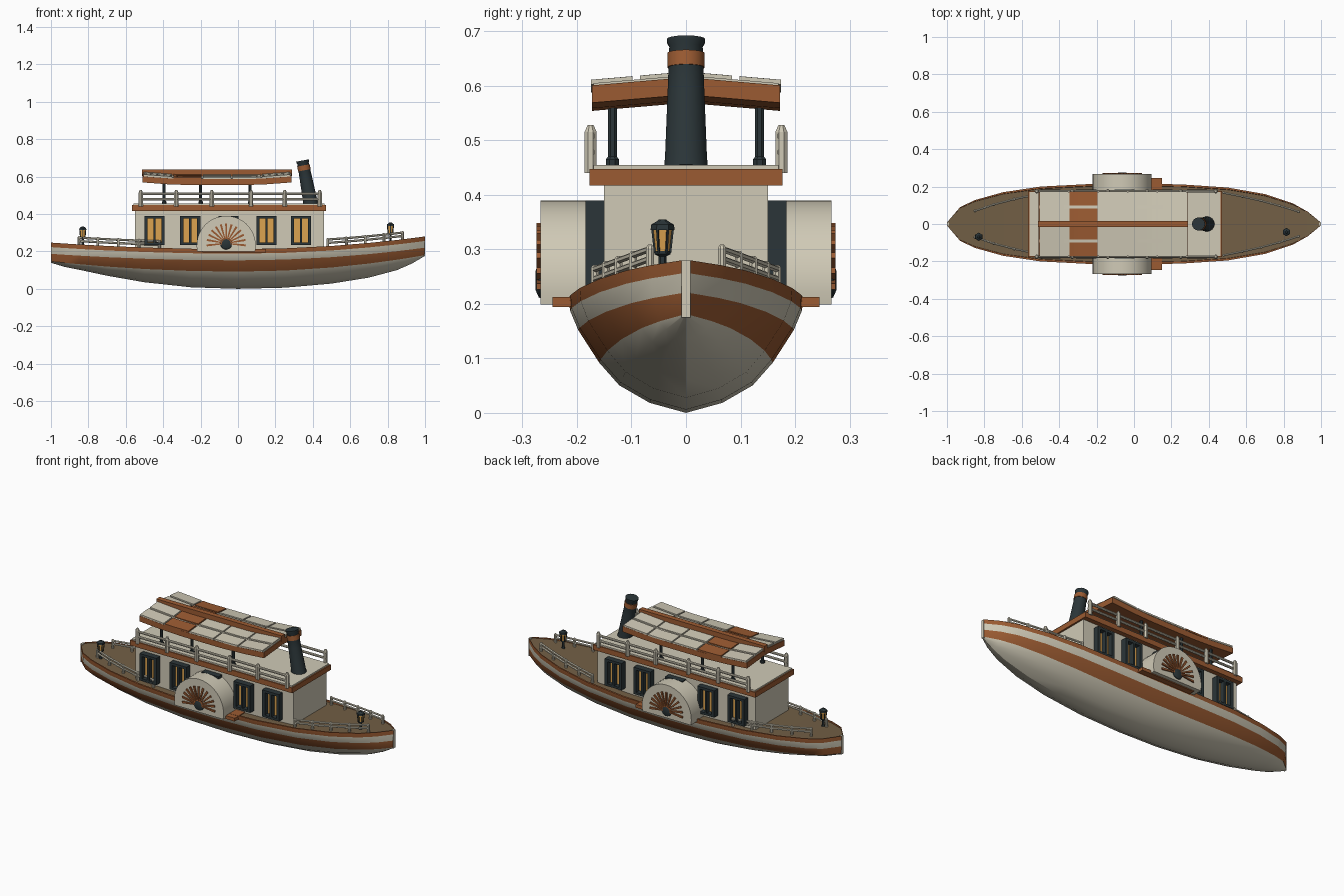
import bpy, bmesh, math
from mathutils import Vector

old = bpy.data.objects.get("Cube")
if old:
    bpy.data.objects.remove(old)


def material(name, rgb):
    m = bpy.data.materials.new(name)
    m.use_nodes = True
    m.diffuse_color = (*rgb, 1)
    m.node_tree.nodes["Principled BSDF"].inputs["Base Color"].default_value = (*rgb, 1)
    return m


CREAM = material("cream paint", (0.63, 0.59, 0.47))
RUST = material("rust paint", (0.33, 0.105, 0.032))
DECK = material("deck planking", (0.17, 0.115, 0.06))
DARK = material("dark iron", (0.024, 0.036, 0.04))
AMBER = material("amber glass", (0.72, 0.37, 0.08))


def finish(name, bm, *mats, smooth=False):
    bmesh.ops.recalc_face_normals(bm, faces=bm.faces)
    me = bpy.data.meshes.new(name)
    bm.to_mesh(me)
    bm.free()
    for m in mats:
        me.materials.append(m)
    ob = bpy.data.objects.new(name, me)
    bpy.context.collection.objects.link(ob)
    if smooth:
        bpy.ops.object.select_all(action='DESELECT')
        ob.select_set(True)
        bpy.context.view_layer.objects.active = ob
        bpy.ops.object.shade_smooth_by_angle(angle=math.radians(32))
    return ob


def add_loft(bm, rings, slot=lambda j: 0):
    """Skin closed rings of points and cap both ends."""
    vs = [[bm.verts.new(p) for p in r] for r in rings]
    n = len(vs[0])
    for a, b in zip(vs, vs[1:]):
        for j in range(n):
            k = (j + 1) % n
            bm.faces.new((a[j], a[k], b[k], b[j])).material_index = slot(j)
    bm.faces.new(vs[0])
    bm.faces.new(vs[-1])


def add_box(bm, x0, x1, y0, y1, z0, z1):
    add_loft(bm, [[(x, y0, z0), (x, y1, z0), (x, y1, z1), (x, y0, z1)] for x in (x0, x1)])


def add_rod(bm, path, radii, n=8):
    """Round bar through path, one radius per point, rings square to its overall direction."""
    path = [Vector(p) for p in path]
    q = (path[-1] - path[0]).to_track_quat('Z', 'Y')
    add_loft(bm, [[p + q @ Vector((r * math.cos(t), r * math.sin(t), 0))
                   for t in (math.tau * (i + 0.5) / n for i in range(n))]
                  for p, r in zip(path, radii)])


def box(name, mat, *dims):
    bm = bmesh.new()
    add_box(bm, *dims)
    return finish(name, bm, mat)


def rod(name, mat, path, radii, n=8):
    bm = bmesh.new()
    add_rod(bm, path, radii, n)
    return finish(name, bm, mat, smooth=n > 8)


# Hull: stations of x, half beam, keel height
STATIONS = [(-1, .008, .139), (-.93, .09, .118), (-.85, .128, .102), (-.7, .17, .07),
            (-.5, .2, .035), (-.25, .213, .008), (0, .215, 0), (.25, .212, .006),
            (.5, .195, .028), (.7, .16, .06), (.85, .11, .1), (.93, .065, .135), (1, .007, .176)]


def sheer(x):
    return 0.212 + (0.068 if x > 0 else 0.035) * x * x


def half_section(x, w, keel):
    s = sheer(x)
    low = s - 0.12 + 0.02 * x * x
    pts = [(.94, s - .006), (.95, s), (1, s), (.99, s - .024), (.92, s - .06), (.74, low)]
    pts += [(f, keel + (low - keel) * t) for f, t in ((.57, .55), (.31, .2))]
    return [(x, w * f, z) for f, z in pts]


rings = []
for x, w, keel in STATIONS:
    h = half_section(x, w, keel)
    rings.append(h + [(x, 0, keel)] + [(x, -y, z) for _, y, z in reversed(h)])


def hull_slot(j):
    j = min(j, 15 - j) if j < 16 else 99
    return {0: 1, 1: 1, 2: 1, 3: 0, 4: 1, 99: 2}.get(j, 0)


bm = bmesh.new()
add_loft(bm, rings, hull_slot)
finish("hull", bm, CREAM, RUST, DECK, smooth=True)
for name, x, z in (("bow_post", 0.994, .175), ("stern_post", -0.994, .14)):
    box(name, CREAM, x - .006, x + .006, -.008, .008, z, sheer(x))

# Cabin and upper deck
box("cabin", CREAM, -.55, .46, -.15, .15, .19, .42)
box("upper_deck_edge", RUST, -.567, .47, -.177, .177, .417, .447)
box("upper_deck", CREAM, -.56, .463, -.17, .17, .447, .455)

for side, tag in ((-1, "right"), (1, "left")):
    # Windows: deep dark frames with two amber panes each
    frames, panes = bmesh.new(), bmesh.new()
    for cx in (-.447, -.255, -.05, .153, .337):
        for a, b, c, d in ((-.054, -.037, .235, .39), (.037, .054, .235, .39), (-.006, .006, .24, .38),
                           (-.04, .04, .235, .248), (-.04, .04, .376, .39)):
            add_box(frames, cx + a, cx + b, side * .148, side * .184, c, d)
        add_box(panes, cx - .04, cx + .04, side * .148, side * .156, .245, .378)
    finish("window_frames_" + tag, frames, DARK)
    finish("window_panes_" + tag, panes, AMBER)

    # Paddle box with sponson, fan of spokes and hub
    cx, cz, r = -.063, .232, .158
    arc = [math.radians(-12 + 204 * i / 24) for i in range(25)]
    bm = bmesh.new()
    add_loft(bm, [[(cx + r * math.cos(t), side * y, cz + r * math.sin(t)) for t in arc]
                  for y in (.15, .267)])
    finish("paddle_box_" + tag, bm, CREAM, smooth=True)
    box("sponson_" + tag, RUST, -.19, .15, side * .15, side * .245, .194, .213)
    bm = bmesh.new()
    for i in range(13):
        t = math.radians(-6 + 16 * i)
        out = Vector((math.cos(t), 0, math.sin(t)))
        wide = Vector((-math.sin(t), 0, math.cos(t)))
        hub = Vector((cx, side * .266, .243))
        rings = []
        for d, w in ((.02, .003), (.105, .0055)):
            p = hub + out * d
            thick = Vector((0, side * .008, 0))
            rings.append([p - wide * w, p + wide * w, p + wide * w + thick, p - wide * w + thick])
        add_loft(bm, rings)
    finish("paddle_fan_" + tag, bm, RUST)
    rod("paddle_hub_" + tag, DARK, [(cx, side * y, .243) for y in (.262, .27, .276)],
        (.034, .032, .018), 16)

    # Upper deck railing with pointed posts
    bm = bmesh.new()
    for x in (-.52, -.33, -.14, .07, .25, .437):
        add_rod(bm, [(x, side * .175, z) for z in (.44, .515, .528)], (.012, .012, .006))
    for z in (.478, .508):
        add_rod(bm, [(-.53, side * .174, z), (.447, side * .174, z)], (.007, .007))
    finish("upper_railing_" + tag, bm, CREAM)

    # Bow and stern railings following the deck edge
    for end, pts in (("bow", ((.48, .167), (.58, .147), (.68, .124), (.78, .097), (.88, .066))),
                     ("stern", ((-.42, .17), (-.53, .156), (-.64, .133), (-.75, .104), (-.85, .07)))):
        bm = bmesh.new()
        for x, y in pts:
            z = sheer(x) - .008
            add_rod(bm, [(x, side * y, z), (x, side * y, z + .046), (x, side * y, z + .052)],
                    (.008, .008, .004))
        for a, b in zip(pts, pts[1:]):
            for lift in (.018, .036):
                add_rod(bm, [(x, side * y, sheer(x) + lift) for x, y in (a, b)], (.006, .006), 6)
        finish(f"{end}_railing_{tag}", bm, CREAM)

    # Canopy posts
    bm = bmesh.new()
    for x in (-.395, -.2, .065):
        add_rod(bm, [(x, side * .135, z) for z in (.45, .465, .47, .59)], (.013, .013, .009, .009))
    finish("canopy_posts_" + tag, bm, DARK)


# Canopy: shallow pitch, ends turned up
def roof_z(x, y):
    return .586 + (.172 - abs(y)) * .085 + .015 * max(0, abs(x + .112) - .2) / .2


def add_slab(bm, x0, x1, ys, off, thick):
    xs = [x0 + (x1 - x0) * i / 6 for i in range(7)]
    add_loft(bm, [[(x, y, roof_z(x, y) + off) for y in ys]
                  + [(x, y, roof_z(x, y) + off - thick) for y in reversed(ys)] for x in xs])


bm = bmesh.new()
add_slab(bm, -.51, .287, (-.172, 0, .172), 0, .032)
finish("canopy", bm, RUST)
bm = bmesh.new()
add_slab(bm, -.506, .283, (-.17, 0, .17), .004, .005)
finish("canopy_lining", bm, CREAM)
tiles = {"cream_tiles": (CREAM, bmesh.new()), "rust_tiles": (RUST, bmesh.new())}
for col in range(5):
    x0 = -.508 + col * .158
    bm = tiles["rust_tiles" if col == 1 else "cream_tiles"][1]
    for side in (-1, 1):
        for y0, y1 in ((.012, .084), (.098, .174)):
            add_slab(bm, x0 + .004, x0 + .154, (side * y0, side * y1), .011, .009)
for name, (mat, bm) in tiles.items():
    finish(name, bm, mat)
box("ridge_beam", RUST, -.512, .29, -.015, .015, .604, .638)

# Raked funnel with painted band and flared lip
BASE, TOP = Vector((.39, 0, .448)), Vector((.345, 0, .686))


def funnel(name, mat, profile):
    rod(name, mat, [BASE.lerp(TOP, t) for t, _ in profile], [r for _, r in profile], 20)


funnel("funnel", DARK, ((0, .041), (.08, .039), (.6, .034), (.94, .031), (.97, .035), (1, .035)))
funnel("funnel_band", RUST, ((.78, .0345), (.89, .0345)))

# Deck lanterns
for name, x, y in (("bow_lantern", .815, -.043), ("stern_lantern", -.83, -.068)):
    z = sheer(x) - .01

    def part(suffix, mat, profile):
        rod(name + suffix, mat, [(x, y, z + h) for h, _ in profile], [r for _, r in profile], 6)

    part("_stand", DARK, ((0, .012), (.012, .007), (.04, .007), (.044, .015), (.05, .015)))
    part("_glass", AMBER, ((.048, .013), (.09, .018)))
    part("_cap", DARK, ((.088, .022), (.098, .021), (.104, .011), (.108, .006)))
    bm = bmesh.new()
    for i in range(6):
        t = math.tau * (i + .5) / 6
        c, s = math.cos(t), math.sin(t)
        add_rod(bm, [(x + c * .014, y + s * .014, z + .046), (x + c * .019, y + s * .019, z + .09)],
                (.0025, .0025), 4)
    finish(name + "_bars", bm, DARK)
